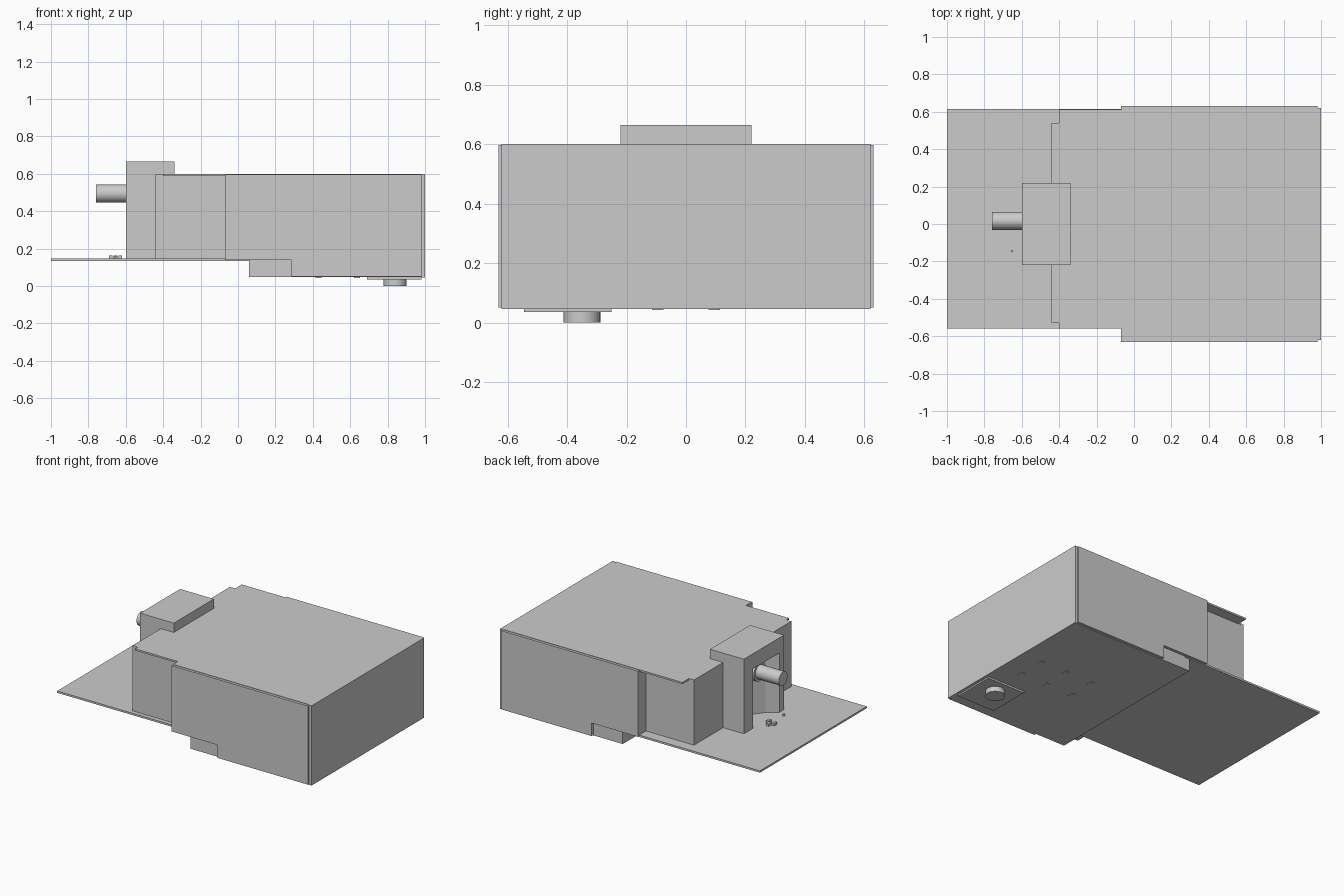
import bpy, bmesh
from math import pi

if "Cube" in bpy.data.objects:
    bpy.data.objects.remove(bpy.data.objects["Cube"])


def finish(name, bm):
    bmesh.ops.recalc_face_normals(bm, faces=bm.faces[:])
    me = bpy.data.meshes.new(name)
    bm.to_mesh(me)
    bm.free()
    ob = bpy.data.objects.new(name, me)
    bpy.context.collection.objects.link(ob)
    return ob


def box(name, x, y, z):
    bm = bmesh.new()
    bmesh.ops.create_cube(bm, size=1)
    for v in bm.verts:
        v.co = [(r[0] + r[1]) / 2 + c * (r[1] - r[0]) for r, c in zip((x, y, z), v.co)]
    return finish(name, bm)


def prism(name, profile, plane, lo, hi):
    """Extrude a 2D profile given in the xy or xz plane."""
    def at(a, b, t):
        return (a, b, t) if plane == "xy" else (a, t, b)
    bm = bmesh.new()
    face = bm.faces.new([bm.verts.new(at(a, b, lo)) for a, b in profile])
    new = bmesh.ops.extrude_face_region(bm, geom=[face])["geom"]
    bmesh.ops.translate(bm, verts=[g for g in new if isinstance(g, bmesh.types.BMVert)],
                        vec=at(0, 0, hi - lo))
    return finish(name, bm)


def cylinder(name, loc, r, depth, rot=(0, 0, 0)):
    bpy.ops.mesh.primitive_cylinder_add(vertices=32, radius=r, depth=depth, location=loc, rotation=rot)
    ob = bpy.context.object
    ob.name = name
    bpy.ops.object.shade_smooth_by_angle()
    return ob


# Base plate and main housing
box("base_plate", (-1, 0.1), (-0.56, 0.615), (0.133, 0.146))
box("housing_upper", (-0.44, 0.985), (-0.53, 0.54), (0.14, 0.592))
box("housing_wide", (-0.07, 0.985), (-0.615, 0.615), (0.14, 0.592))
box("housing_lower", (0.06, 0.985), (-0.61, 0.61), (0.047, 0.15))
box("end_panel", (0.978, 1.0), (-0.62, 0.62), (0.045, 0.6))

# Stepped side panels
side = [(-0.07, 0.14), (0.285, 0.14), (0.285, 0.05), (0.98, 0.05), (0.98, 0.597), (-0.07, 0.597)]
prism("front_side_panel", side, "xz", -0.63, -0.612)
prism("back_side_panel", side, "xz", 0.612, 0.63)

# Lid with a centre tab and narrow side lips
lid = [(-0.44, -0.53), (-0.40, -0.53), (-0.40, -0.56), (-0.07, -0.56), (-0.07, -0.612), (0.98, -0.612),
       (0.98, 0.612), (-0.40, 0.612), (-0.40, 0.54), (-0.44, 0.54)]
prism("lid", lid, "xy", 0.588, 0.6)

# Rod bracket: recessed lower part and solid cap
plan = [(-0.6, 0.22), (-0.34, 0.22), (-0.34, -0.22), (-0.6, -0.22), (-0.6, -0.17), (-0.53, -0.12),
        (-0.47, -0.04), (-0.47, 0.12), (-0.6, 0.12)]
prism("bracket_body", plan, "xy", 0.14, 0.56)
box("bracket_cap", (-0.6, -0.34), (-0.22, 0.22), (0.56, 0.665))
cylinder("rod", (-0.61, 0.017, 0.495), 0.048, 0.3, (0, pi / 2, 0))
cylinder("rod_collar", (-0.52, 0.017, 0.495), 0.065, 0.12, (0, pi / 2, 0))

# Small parts standing on the base plate
for i, (x, y) in enumerate(((-0.68, 0.0), (-0.655, 0.025), (-0.63, -0.01))):
    box(f"plate_clip_{i}", (x - 0.01, x + 0.01), (y - 0.015, y + 0.015), (0.14, 0.163))
cylinder("plate_pin", (-0.652, -0.145, 0.15), 0.007, 0.02)

# Foot with its mounting pad, and underside studs
box("foot_pad", (0.69, 0.98), (-0.545, -0.25), (0.035, 0.05))
cylinder("foot", (0.84, -0.35, 0.02), 0.062, 0.04)
for x in (0.43, 0.635, 0.84):
    for y in (-0.095, 0.095):
        box("underside_stud", (x - 0.016, x + 0.016), (y - 0.02, y + 0.02), (0.043, 0.05))
